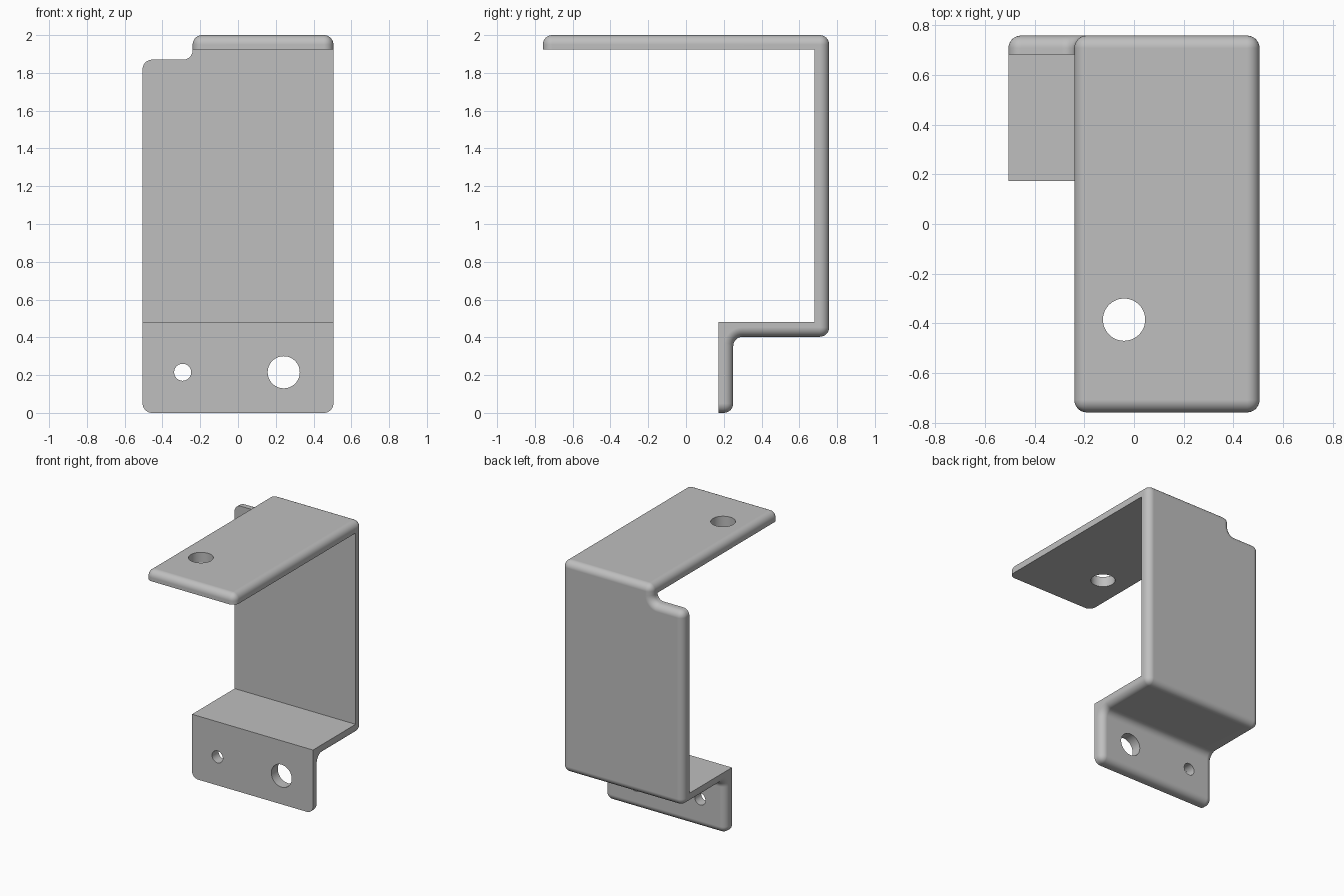
import bpy
import bmesh
from mathutils import Matrix, Vector

cube = bpy.data.objects.get("Cube")
if cube:
    bpy.data.objects.remove(cube, do_unlink=True)

HALF_WIDTH = 0.505
BACK = 0.758
THICK = 0.077
RADIUS = 0.05
STEP_Z = 0.403
FLANGE_Y = 0.25
NOTCH_X, NOTCH_Z = -0.24, 1.87

grey = bpy.data.materials.new("sheet_metal_grey")
colour = (0.52, 0.52, 0.52, 1)
grey.diffuse_color = colour
grey.use_nodes = True
grey.node_tree.nodes["Principled BSDF"].inputs["Base Color"].default_value = colour


def make_object(name, bm):
    bmesh.ops.recalc_face_normals(bm, faces=bm.faces)
    mesh = bpy.data.meshes.new(name)
    bm.to_mesh(mesh)
    bm.free()
    obj = bpy.data.objects.new(name, mesh)
    bpy.context.collection.objects.link(obj)
    mesh.materials.append(grey)
    return obj


def cut(target, cutter):
    """Subtract the cutter, then remove it."""
    mod = target.modifiers.new("cut", 'BOOLEAN')
    mod.operation = 'DIFFERENCE'
    mod.solver = 'EXACT'
    mod.object = cutter
    bpy.context.view_layer.objects.active = target
    bpy.ops.object.modifier_apply(modifier=mod.name)
    bpy.data.objects.remove(cutter, do_unlink=True)


def drill(target, centre, radius, axis):
    bm = bmesh.new()
    turn = Vector((0, 0, 1)).rotation_difference(Vector(axis)).to_matrix().to_4x4()
    bmesh.ops.create_cone(bm, cap_ends=True, segments=48, radius1=radius,
                          radius2=radius, depth=0.3,
                          matrix=Matrix.Translation(centre) @ turn)
    cut(target, make_object("hole_cutter", bm))


def is_inner(face):
    """Faces on the inside of the bends keep sharp borders."""
    n, c = face.normal, face.calc_center_median()
    return ((n.y < -0.9 and c.y > 0) or (n.z > 0.9 and c.z < 1)
            or (n.z < -0.9 and c.z > 1))


def round_edges(bm, edges):
    bmesh.ops.bevel(bm, geom=edges, offset=RADIUS, offset_type='OFFSET',
                    segments=8, profile=0.5, affect='EDGES', clamp_overlap=False)


# Bent sheet: side profile swept across the width
profile = [(-BACK, 2), (BACK, 2), (BACK, STEP_Z), (FLANGE_Y, STEP_Z),
           (FLANGE_Y, 0), (FLANGE_Y - THICK, 0),
           (FLANGE_Y - THICK, STEP_Z + THICK), (BACK - THICK, STEP_Z + THICK),
           (BACK - THICK, 2 - THICK), (-BACK, 2 - THICK)]
bm = bmesh.new()
side = bm.faces.new([bm.verts.new((-HALF_WIDTH, y, z)) for y, z in profile])
swept = bmesh.ops.extrude_face_region(bm, geom=[side])["geom"]
bmesh.ops.translate(bm, vec=(2 * HALF_WIDTH, 0, 0),
                    verts=[v for v in swept if isinstance(v, bmesh.types.BMVert)])
# Extruding keeps the start face, so the solid is closed
bracket = make_object("bracket", bm)

# Notch at the upper right corner
bm = bmesh.new()
bmesh.ops.create_cube(bm, size=1, matrix=Matrix.Translation(
    (NOTCH_X - 0.5, 0, NOTCH_Z + 0.5)) @ Matrix.Diagonal((1, 3, 1, 1)))
cut(bracket, make_object("notch_cutter", bm))

# Fillets: hollow corners first, then every outer edge
bm = bmesh.new()
bm.from_mesh(bracket.data)
bmesh.ops.remove_doubles(bm, verts=bm.verts, dist=0.0001)
bmesh.ops.dissolve_limit(bm, angle_limit=0.01, verts=bm.verts, edges=bm.edges)
bm.normal_update()
hollow = [e for e in bm.edges if len(e.link_faces) == 2 and not e.is_convex
          and not any(is_inner(f) for f in e.link_faces)]
round_edges(bm, hollow)
bm.normal_update()
outer = [e for e in bm.edges if len(e.link_faces) == 2 and e.is_convex
         and e.calc_face_angle(0) > 0.8
         and not any(is_inner(f) for f in e.link_faces)]
round_edges(bm, outer)
bm.to_mesh(bracket.data)
bm.free()

# Holes in the flange and the top plate
drill(bracket, (-0.293, FLANGE_Y - THICK / 2, 0.215), 0.045, (0, 1, 0))
drill(bracket, (0.242, FLANGE_Y - THICK / 2, 0.215), 0.085, (0, 1, 0))
drill(bracket, (-0.04, -0.385, 2 - THICK / 2), 0.085, (0, 0, 1))

# Smooth fillets with flat panels
bpy.ops.object.select_all(action='DESELECT')
bracket.select_set(True)
bpy.context.view_layer.objects.active = bracket
bpy.ops.object.shade_smooth_by_angle(angle=0.6)
weighted = bracket.modifiers.new("flat_panels", 'WEIGHTED_NORMAL')
weighted.keep_sharp = True
